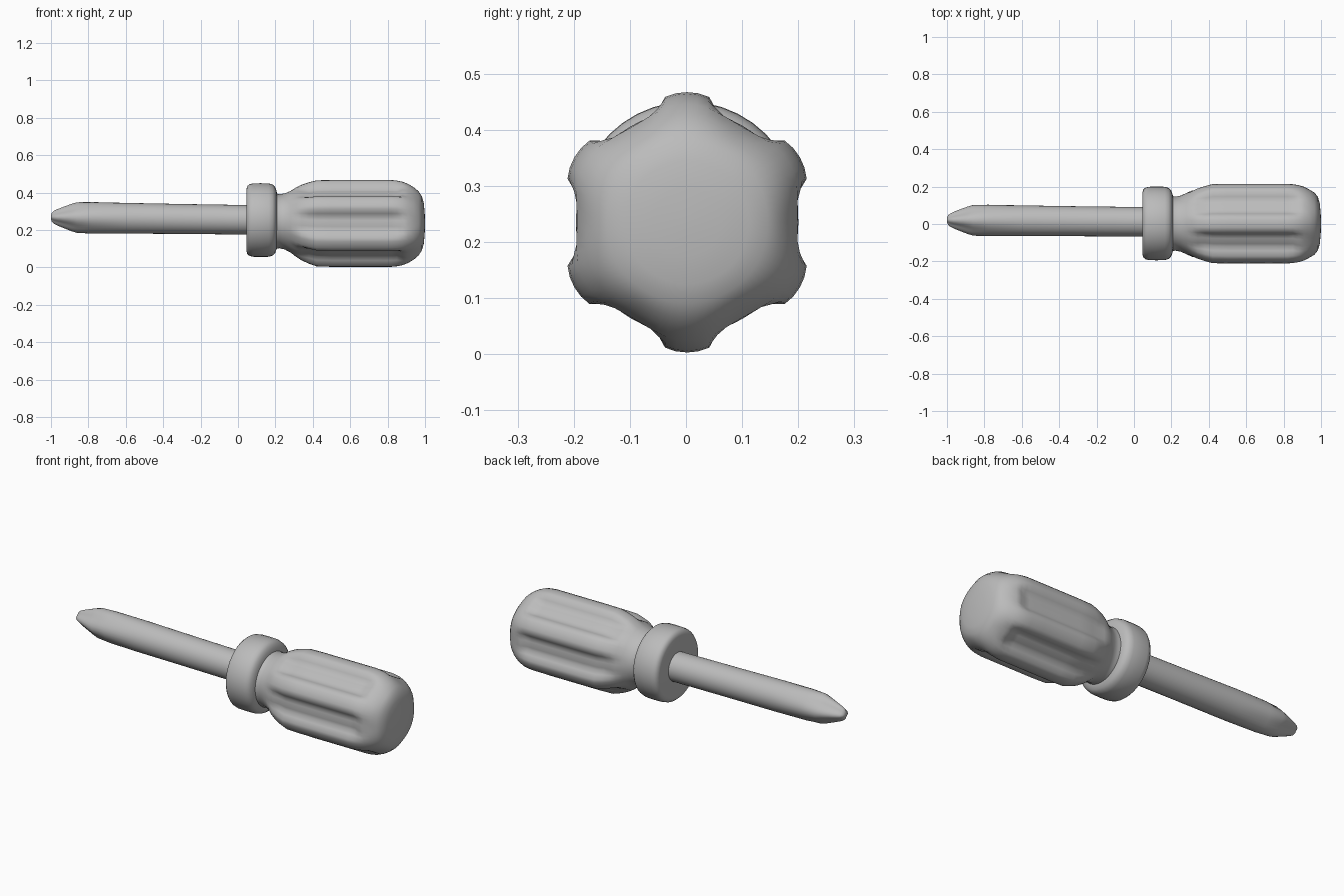
import bpy, bmesh, math

if "Cube" in bpy.data.objects:
    bpy.data.objects.remove(bpy.data.objects["Cube"])

grey = bpy.data.materials.new("plain grey")
grey.diffuse_color = (0.5, 0.5, 0.5, 1)
grey.use_nodes = True
grey.node_tree.nodes["Principled BSDF"].inputs["Base Color"].default_value = grey.diffuse_color


def loft(name, stations, sides, section=None, angle=40):
    """Skin rings along x; each station is (x, radius, centre_y, centre_z)."""
    bm = bmesh.new()
    rings = []
    for x, r, cy, cz in stations:
        ring = []
        for i in range(sides):
            a = 2 * math.pi * i / sides
            k = r * (section(x, a) if section else 1)
            ring.append(bm.verts.new((x, cy + k * math.cos(a), cz + k * math.sin(a))))
        rings.append(ring)
    for p, q in zip(rings, rings[1:]):
        for i in range(sides):
            j = (i + 1) % sides
            bm.faces.new((p[i], p[j], q[j], q[i]))
    bm.faces.new(rings[0])
    bm.faces.new(rings[-1])
    bmesh.ops.recalc_face_normals(bm, faces=bm.faces)
    mesh = bpy.data.meshes.new(name)
    bm.to_mesh(mesh)
    bm.free()
    obj = bpy.data.objects.new(name, mesh)
    bpy.context.collection.objects.link(obj)
    mesh.materials.append(grey)
    bpy.ops.object.select_all(action='DESELECT')
    obj.select_set(True)
    bpy.context.view_layer.objects.active = obj
    bpy.ops.object.shade_smooth_by_angle(angle=math.radians(angle))
    return obj


def smooth(a, b, t):
    t = min(max((t - a) / (b - a), 0), 1)
    return t * t * (3 - 2 * t)


def flutes(x, a):
    """Six grip grooves that fade out towards both ends of the handle."""
    along = smooth(0.27, 0.40, x) * (1 - smooth(0.84, 0.93, x))
    step = math.pi / 3
    off = abs((a + step / 2) % step - step / 2)       # angle from groove centre
    groove = 1 - smooth(math.radians(9), math.radians(23), off)
    hexagon = 0.07 * (1 - smooth(0, step / 2, off)) * smooth(0.3, 0.42, x) * (1 - smooth(0.93, 1.0, x))
    return 1 - max(0.19 * groove * along, hexagon)


def tip_cross(x, a):
    """Four shallow facets on the driver tip."""
    return 1 - 0.22 * math.sin(2 * a) ** 2 * (1 - smooth(-0.97, -0.68, x))


# Grip handle
outline = [(0.17, .150), (0.20, .150), (0.22, .144), (0.25, .150), (0.28, .164),
           (0.31, .185), (0.34, .202), (0.38, .218), (0.42, .230), (0.50, .232),
           (0.62, .232), (0.74, .232), (0.82, .232), (0.85, .229), (0.88, .223),
           (0.91, .211), (0.94, .193), (0.965, .172), (0.983, .145), (0.993, .11),
           (0.998, .06), (1.0, .015)]
loft("grip_handle", [(x, r, 0.002, 0.247 - 0.012 * smooth(0.2, 0.45, x)) for x, r in outline],
     72, flutes, 60)

# Collar between handle and shaft
ring = [(0.045, .03), (0.045, .165), (0.050, .182), (0.062, .192), (0.08, .196), (0.12, .197),
        (0.165, .196), (0.185, .190), (0.198, .178), (0.205, .160), (0.210, .14)]
loft("collar", [(x, r, 0.003, 0.253) for x, r in ring], 40, None, 50)

# Shaft with tapered driver tip
rod = [(0.10, .079), (0.0, .079), (-0.3, .080), (-0.6, .082), (-0.78, .084), (-0.86, .082),
       (-0.89, .073), (-0.93, .058), (-0.965, .044), (-0.985, .034), (-0.995, .024), (-1.0, .012)]
loft("shaft", [(x, r, 0.012 - 0.009 * x, 0.255 - 0.013 * x) for x, r in rod], 32, tip_cross, 40)
